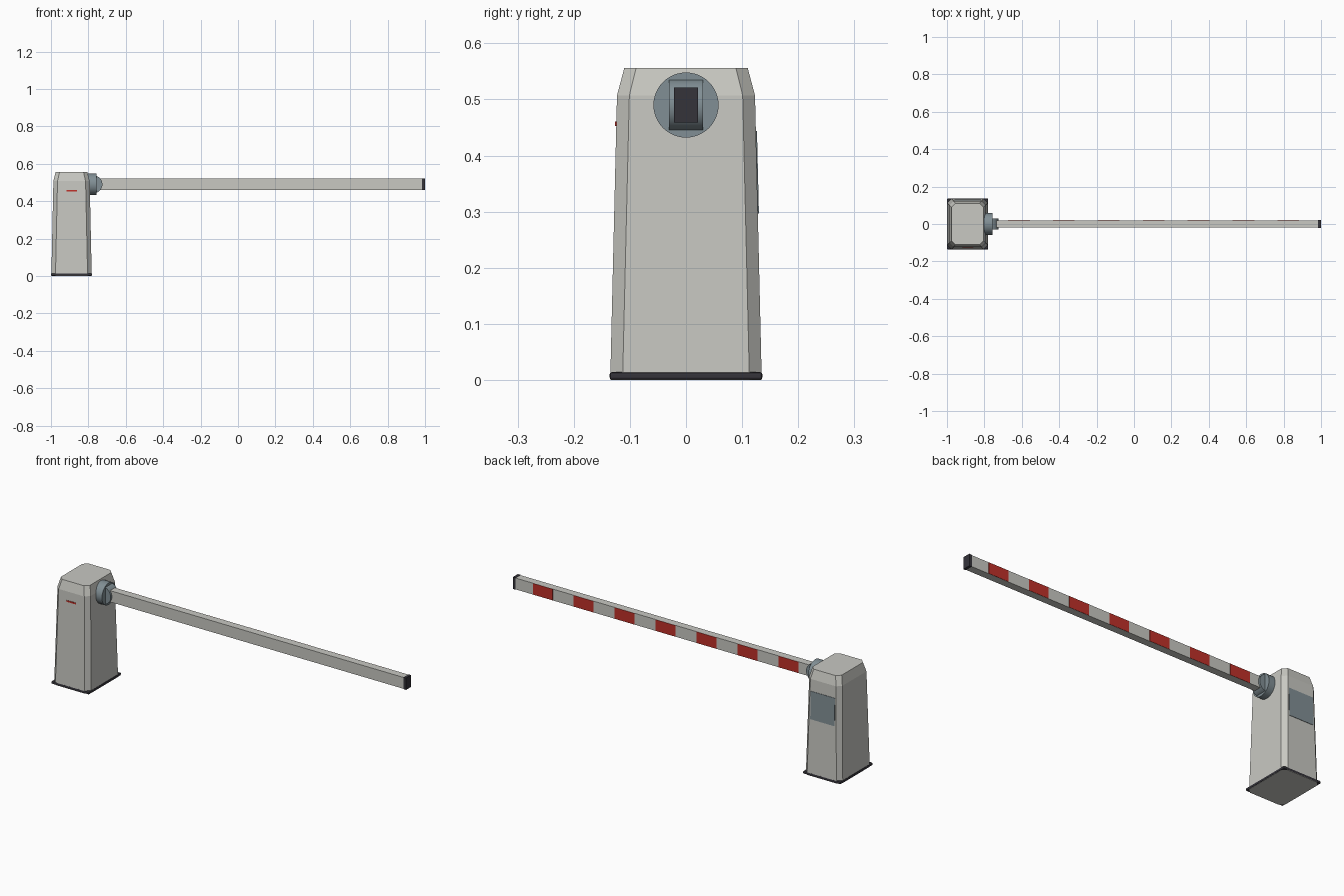
import bpy, bmesh
from math import pi
from mathutils import Matrix

cube = bpy.data.objects.get("Cube")
if cube:
    bpy.data.objects.remove(cube, do_unlink=True)


def material(name, rgb):
    m = bpy.data.materials.new(name)
    m.use_nodes = True
    m.diffuse_color = (*rgb, 1)
    m.node_tree.nodes["Principled BSDF"].inputs["Base Color"].default_value = (*rgb, 1)
    return m


GREY = material("light_grey", (0.58, 0.58, 0.54))
STEEL = material("blue_grey", (0.22, 0.275, 0.30))
DARK = material("dark_rubber", (0.035, 0.033, 0.042))
RED = material("red", (0.52, 0.03, 0.022))


def finish(name, bm, mat, smooth=False):
    bmesh.ops.recalc_face_normals(bm, faces=bm.faces)
    mesh = bpy.data.meshes.new(name)
    bm.to_mesh(mesh)
    bm.free()
    mesh.materials.append(mat)
    ob = bpy.data.objects.new(name, mesh)
    bpy.context.collection.objects.link(ob)
    if smooth:
        bpy.ops.object.select_all(action="DESELECT")
        ob.select_set(True)
        bpy.context.view_layer.objects.active = ob
        bpy.ops.object.shade_smooth_by_angle(angle=pi / 6)
    return ob


def box(name, xs, ys, zs, mat):
    bm = bmesh.new()
    size = [b - a for a, b in (xs, ys, zs)]
    mid = [(a + b) / 2 for a, b in (xs, ys, zs)]
    bmesh.ops.create_cube(bm, size=1, matrix=Matrix.Translation(mid) @ Matrix.Diagonal((*size, 1)))
    return finish(name, bm, mat)


def cylinder(name, centre, radius, depth, axis, mat):
    bm = bmesh.new()
    turn = Matrix.Rotation(pi / 2, 4, axis)
    bmesh.ops.create_cone(bm, cap_ends=True, segments=48, radius1=radius, radius2=radius,
                          depth=depth, matrix=Matrix.Translation(centre) @ turn)
    return finish(name, bm, mat, True)


CX, HUB_Z = -0.89, 0.49

# Tapered cabinet: chamfered rectangles lofted upwards
bm = bmesh.new()
rings = []
for z, hx, hy, c in ((0, 0.108, 0.135, 0.022), (0.507, 0.097, 0.123, 0.022),
                     (0.556, 0.085, 0.11, 0.021)):
    outline = ((hx, c - hy), (hx, hy - c), (hx - c, hy), (c - hx, hy),
               (-hx, hy - c), (-hx, c - hy), (c - hx, -hy), (hx - c, -hy))
    rings.append([bm.verts.new((CX + x, y, z)) for x, y in outline])
for low, high in zip(rings, rings[1:]):
    for i in range(8):
        j = (i + 1) % 8
        bm.faces.new((low[i], low[j], high[j], high[i]))
bm.faces.new(rings[0])
bm.faces.new(rings[-1])
finish("cabinet", bm, GREY)

# Base skirt with softened edges
base = box("base_skirt", (-1, -0.78), (-0.136, 0.136), (0.0005, 0.014), DARK)
bevel = base.modifiers.new("Bevel", "BEVEL")
bevel.width = 0.004
bevel.segments = 2


# Plates lying on the sloping front and back walls
def wall_plate(name, half_width, z0, z1, side, mat):
    bm = bmesh.new()
    bmesh.ops.create_cube(bm, size=1)
    for v in bm.verts:
        z = z1 if v.co.z > 0 else z0
        wall = 0.135 - 0.012 * z / 0.507
        out = 0.002 if v.co.y * side > 0 else -0.002
        v.co = (CX + v.co.x * 2 * half_width, side * (wall + out), z)
    return finish(name, bm, mat)


wall_plate("back_panel", 0.071, 0.297, 0.444, 1, STEEL)
wall_plate("front_mark", 0.028, 0.453, 0.461, -1, RED)

# Pivot disc and rounded arm holder
cylinder("pivot_disc", (-0.79, 0, HUB_Z), 0.058, 0.066, "Y", STEEL)
cylinder("arm_holder", (-0.772, 0, HUB_Z), 0.047, 0.06, "X", STEEL)

# Arm with end cap and warning stripes
box("arm", (-0.76, 0.99), (-0.02, 0.02), (HUB_Z - 0.03, HUB_Z + 0.03), GREY)
box("arm_end_cap", (0.985, 1), (-0.021, 0.021), (HUB_Z - 0.0315, HUB_Z + 0.0315), DARK)
for i in range(7):
    x = 0.825 - 0.24 * i
    box(f"arm_stripe_{i + 1}", (x - 0.058, x + 0.058), (0.019, 0.0215),
        (HUB_Z - 0.0295, HUB_Z + 0.0295), RED)
